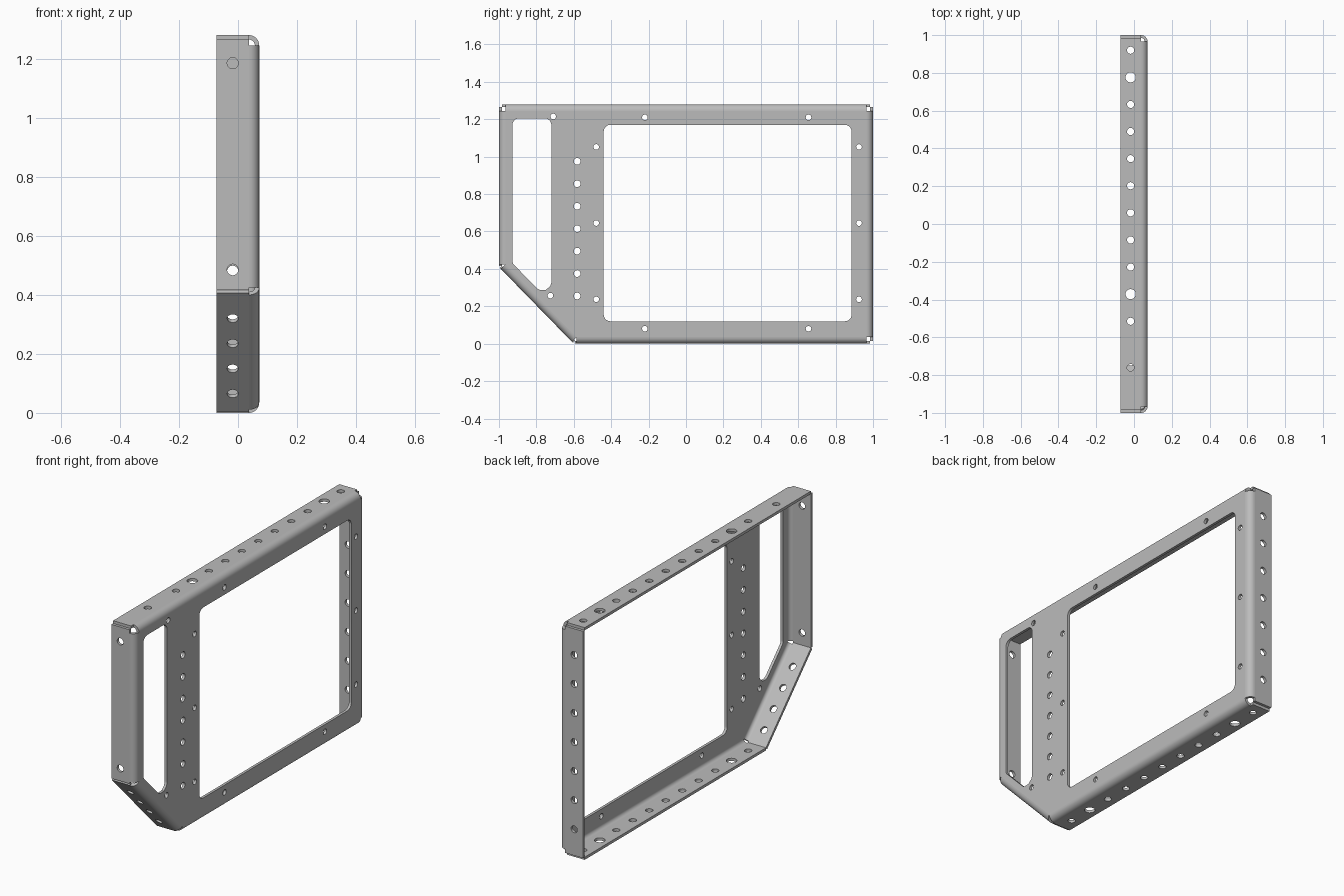
import bpy, bmesh, math
from mathutils import Matrix, Vector

if "Cube" in bpy.data.objects:
    bpy.data.objects.remove(bpy.data.objects["Cube"], do_unlink=True)

T, R = 0.015, 0.035            # sheet thickness, outer bend radius
FACE, RIM = 0.072, -0.072      # x of the panel face and of the flange rim
HOLE_X = -0.018                # centre line of the flange holes

steel = bpy.data.materials.new("grey_steel")
steel.use_nodes = True
grey = (0.5, 0.5, 0.5, 1)
steel.diffuse_color = grey
steel.node_tree.nodes["Principled BSDF"].inputs["Base Color"].default_value = grey


def circle(u, v, r, n=20):
    return [(u + r * math.cos(math.tau * i / n), v + r * math.sin(math.tau * i / n))
            for i in range(n)]


def rounded(corners, steps=6):
    """Polygon with filleted corners, each given as (u, v, radius)."""
    out = []
    for i, (u, v, r) in enumerate(corners):
        p = Vector((u, v))
        a = (Vector(corners[i - 1][:2]) - p).normalized()
        b = (Vector(corners[(i + 1) % len(corners)][:2]) - p).normalized()
        half = a.angle(b) / 2
        centre = p + (a + b).normalized() * r / math.sin(half)
        start = p + a * r / math.tan(half) - centre
        end = p + b * r / math.tan(half) - centre
        for k in range(steps + 1):
            d = start.lerp(end, k / steps).normalized() * r
            out.append(tuple(centre + d))
    return out


def sheet(name, loops, depth, origin, u, v):
    """Extrude a flat outline with holes, centred on the plane through origin."""
    curve = bpy.data.curves.new(name, 'CURVE')
    curve.dimensions = '2D'
    curve.fill_mode = 'BOTH'
    curve.extrude = depth / 2
    for loop in loops:
        spline = curve.splines.new('POLY')
        spline.points.add(len(loop) - 1)
        for point, (a, b) in zip(spline.points, loop):
            point.co = (a, b, 0, 1)
        spline.use_cyclic_u = True
    ob = bpy.data.objects.new(name, curve)
    bpy.context.collection.objects.link(ob)
    bpy.ops.object.select_all(action='DESELECT')
    ob.select_set(True)
    bpy.context.view_layer.objects.active = ob
    bpy.ops.object.convert(target='MESH')
    ob = bpy.context.object
    axes = Matrix((u, v, u.cross(v))).transposed().to_4x4()
    bm = bmesh.new()
    bm.from_mesh(ob.data)
    bmesh.ops.remove_doubles(bm, verts=bm.verts, dist=0.0001)
    bmesh.ops.transform(bm, matrix=Matrix.Translation(origin) @ axes, verts=bm.verts)
    bmesh.ops.recalc_face_normals(bm, faces=bm.faces)
    bm.to_mesh(ob.data)
    bm.free()
    ob.data.materials.clear()
    ob.data.materials.append(steel)
    bpy.ops.object.shade_smooth_by_angle(angle=math.radians(35))
    return ob


# Outline in y and z, walked so that the outside lies to the right
outline = [Vector((0, y, z)) for y, z in
           [(-0.6, 0), (1, 0), (1, 1.28), (-1, 1.28), (-1, 0.41)]]
count = len(outline)
X = Vector((1, 0, 0))
dirs = [(outline[(i + 1) % count] - outline[i]).normalized() for i in range(count)]
turn = [math.tan(dirs[i - 1].angle(dirs[i]) / 2) for i in range(count)]

# Flange holes, as (distance along the edge, radius)
small, big = 0.019, 0.027
row = [(-0.515 + 0.1435 * k, big if k in (1, 9) else small) for k in range(11)]
holes = {
    "bottom": [(y + 0.6, r) for y, r in row],
    "back": [(0.16 + 0.16 * k, small) for k in range(7)],
    "top": [(1 - y, r) for y, r in row + [(-0.76, small)]],
    "front": [(1.28 - z, small) for z in (0.485, 1.185)],
    "slanted": [((0.41 - z) * 1.397, small) for z in (0.32, 0.235, 0.15, 0.065)],
}

# Flanges and their rounded bends
panel_edge = []
for i, (side, drill) in enumerate(holes.items()):
    p, d = outline[i], dirs[i]
    out = d.cross(X)
    length = (outline[(i + 1) % count] - p).length
    t0, t1 = turn[i], turn[(i + 1) % count]
    a, b = T * t0, length - T * t1
    flat = [(a, RIM), (b, RIM), (b, FACE - R), (a, FACE - R)]
    sheet(side + "_flange", [flat] + [circle(s, HOLE_X, r) for s, r in drill],
          T, p - out * T / 2, d, X)

    arc = [math.pi / 2 * k / 8 for k in range(9)]
    profile = [(R * math.cos(w), R * math.sin(w)) for w in arc]
    profile += [((R - T) * math.cos(w), (R - T) * math.sin(w)) for w in reversed(arc)]
    a, b = R * t0, length - R * t1
    sheet(side + "_bend", [profile], b - a,
          p + d * (a + b) / 2 - out * R + X * (FACE - R), out, X)
    corner = p + d * a - out * R
    panel_edge.append((corner.y, corner.z))

# Main panel with window, slot and screw holes
window = rounded([(-0.44, 0.12, R), (0.885, 0.12, R), (0.885, 1.17, R), (-0.44, 1.17, R)])
slot = rounded([(-0.928, 0.43, R), (-0.72, 0.218, 0.046), (-0.72, 1.205, R), (-0.928, 1.205, R)])
screws = [(y, z) for y in (-0.48, 0.925) for z in (0.237, 0.645, 1.052)]
screws += [(y, z) for y in (-0.22, 0.655) for z in (0.08, 1.21)]
screws += [(-0.71, 1.215), (-0.725, 0.257)]
drilled = [circle(y, z, 0.015) for y, z in screws]
drilled += [circle(-0.582, 0.255 + 0.12 * k, 0.018) for k in range(7)]
sheet("main_panel", [panel_edge, window, slot] + drilled, T,
      X * (FACE - T / 2), Vector((0, 1, 0)), Vector((0, 0, 1)))
